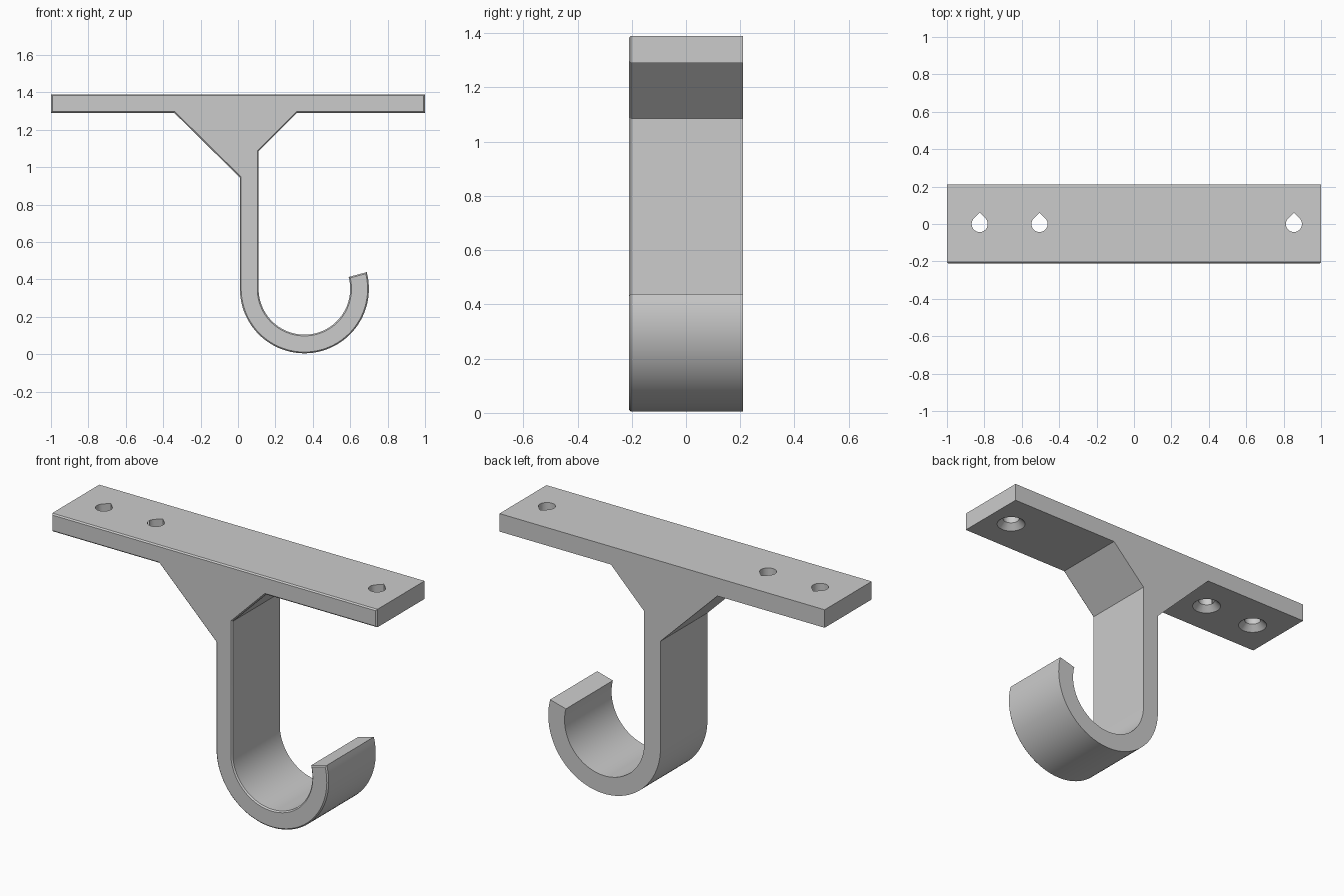
import bpy, bmesh
from math import sin, cos, pi, radians
from mathutils import Vector

cube = bpy.data.objects.get("Cube")
if cube:
    bpy.data.objects.remove(cube)

HALF_DEPTH = 0.21
PLATE_BOTTOM, PLATE_TOP = 1.29, 1.39
HOOK = Vector((0.355, 0.35))
OUTER, INNER = 0.345, 0.245
TIP = radians(375)

grey = bpy.data.materials.new("plain_grey")
grey.use_nodes = True
colour = (0.6, 0.6, 0.6, 1)
grey.diffuse_color = colour
grey.node_tree.nodes["Principled BSDF"].inputs["Base Color"].default_value = colour


def arc(radius, start, end, steps):
    return [(HOOK.x + radius * cos(start + (end - start) * i / steps),
             HOOK.y + radius * sin(start + (end - start) * i / steps))
            for i in range(steps + 1)]


def prism(name, outline, place, direction, bevel=0):
    """Extrude an outline; optionally chamfer the rim of the starting face."""
    bm = bmesh.new()
    face = bm.faces.new([bm.verts.new(place(*p)) for p in outline])
    grown = bmesh.ops.extrude_face_region(bm, geom=[face], use_keep_orig=True)
    bmesh.ops.translate(bm, vec=direction,
                        verts=[g for g in grown["geom"] if isinstance(g, bmesh.types.BMVert)])
    bmesh.ops.recalc_face_normals(bm, faces=bm.faces)
    if bevel:
        bmesh.ops.bevel(bm, geom=list(face.edges), offset=bevel, segments=1,
                        profile=0.5, affect='EDGES')
    mesh = bpy.data.meshes.new(name)
    bm.to_mesh(mesh)
    bm.free()
    obj = bpy.data.objects.new(name, mesh)
    bpy.context.collection.objects.link(obj)
    mesh.materials.append(grey)
    return obj


# Plate, gussets, stem and hook as one side profile
profile = [(-1, PLATE_TOP), (-1, PLATE_BOTTOM), (-0.34, PLATE_BOTTOM), (0.01, 0.945)]
profile += arc(OUTER, pi, TIP, 48)
profile += arc(INNER, TIP, pi, 48)
profile += [(0.11, 1.085), (0.315, PLATE_BOTTOM), (1, PLATE_BOTTOM), (1, PLATE_TOP)]
bracket = prism("hook_bracket", profile, lambda x, z: (x, -HALF_DEPTH, z),
                (0, 2 * HALF_DEPTH, 0), bevel=0.007)

# Teardrop screw holes with countersinks on the underside
RADIUS = 0.043
teardrop = [(0, RADIUS * 2 ** 0.5)]
teardrop += [(RADIUS * cos(a), RADIUS * sin(a))
             for a in (radians(135 + 270 * i / 30) for i in range(31))]
cutters = []
for x in (-0.825, -0.505, 0.855):
    cutters.append(prism("hole_cutter", teardrop,
                         lambda u, v: (x + u, v, PLATE_BOTTOM - 0.05), (0, 0, 0.2)))
    bpy.ops.mesh.primitive_cone_add(vertices=40, radius1=0.095, radius2=0.03, depth=0.065,
                                    location=(x, 0, PLATE_BOTTOM + 0.0125))
    cutters.append(bpy.context.object)
    cutters[-1].name = "countersink_cutter"
    cutters[-1].data.materials.append(grey)

for cutter in cutters:
    cutter.hide_render = True
    cut = bracket.modifiers.new("cut", 'BOOLEAN')
    cut.operation, cut.solver, cut.object = 'DIFFERENCE', 'EXACT', cutter

# Bake the cuts and drop the cutters
bpy.context.view_layer.update()
evaluated = bracket.evaluated_get(bpy.context.evaluated_depsgraph_get())
baked = bpy.data.meshes.new_from_object(evaluated)
bracket.modifiers.clear()
bracket.data = baked
for cutter in cutters:
    bpy.data.objects.remove(cutter)

bpy.ops.object.select_all(action='DESELECT')
bracket.select_set(True)
bpy.context.view_layer.objects.active = bracket
bpy.ops.object.shade_smooth_by_angle(angle=radians(25))
